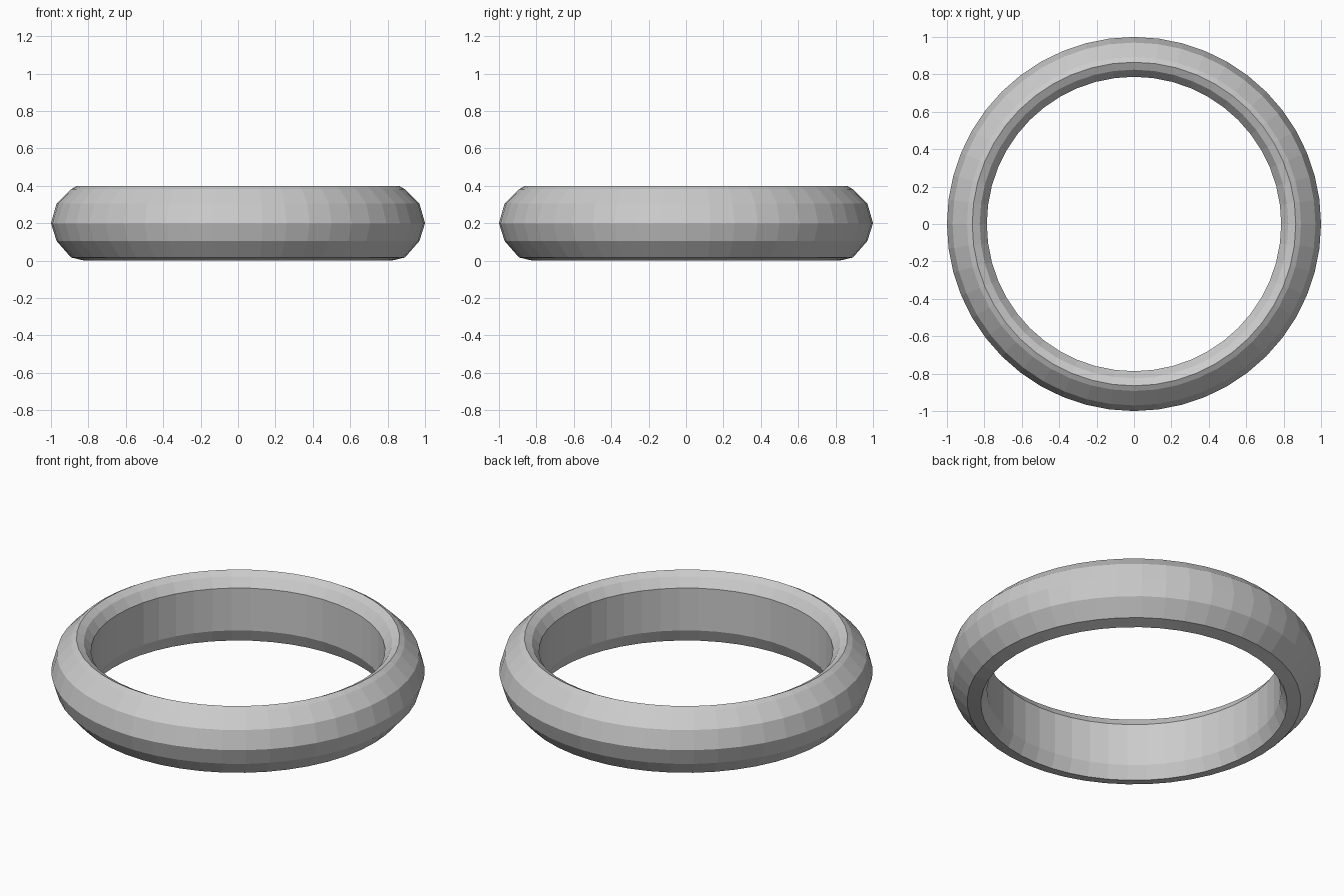
import bpy, bmesh
from math import cos, sin, tau

if "Cube" in bpy.data.objects:
    bpy.data.objects.remove(bpy.data.objects["Cube"])

SEGMENTS = 48

# cross-section of the band: (radius, height), going round from the outer equator
PROFILE = [
    (1.00, 0.20), (0.97, 0.305), (0.893, 0.382), (0.865, 0.398),
    (0.825, 0.377), (0.787, 0.325),                 # top lip and inner chamfer
    (0.787, 0.075), (0.82, 0.00),                   # inner wall and lower rim
    (0.893, 0.017), (0.97, 0.105),
]


def lathe(name, profile, segments):
    """Revolve a closed profile round the z axis with flat faces."""
    bm = bmesh.new()
    rings = []
    for i in range(segments):
        a = tau * i / segments
        rings.append([bm.verts.new((r * cos(a), r * sin(a), z)) for r, z in profile])
    n = len(profile)
    for i in range(segments):
        a, b = rings[i], rings[(i + 1) % segments]
        for j in range(n):
            k = (j + 1) % n
            bm.faces.new((a[j], b[j], b[k], a[k]))
    bmesh.ops.recalc_face_normals(bm, faces=bm.faces)
    mesh = bpy.data.meshes.new(name)
    bm.to_mesh(mesh)
    bm.free()
    obj = bpy.data.objects.new(name, mesh)
    bpy.context.collection.objects.link(obj)
    return obj


# ring band
lathe("ring_band", PROFILE, SEGMENTS)
